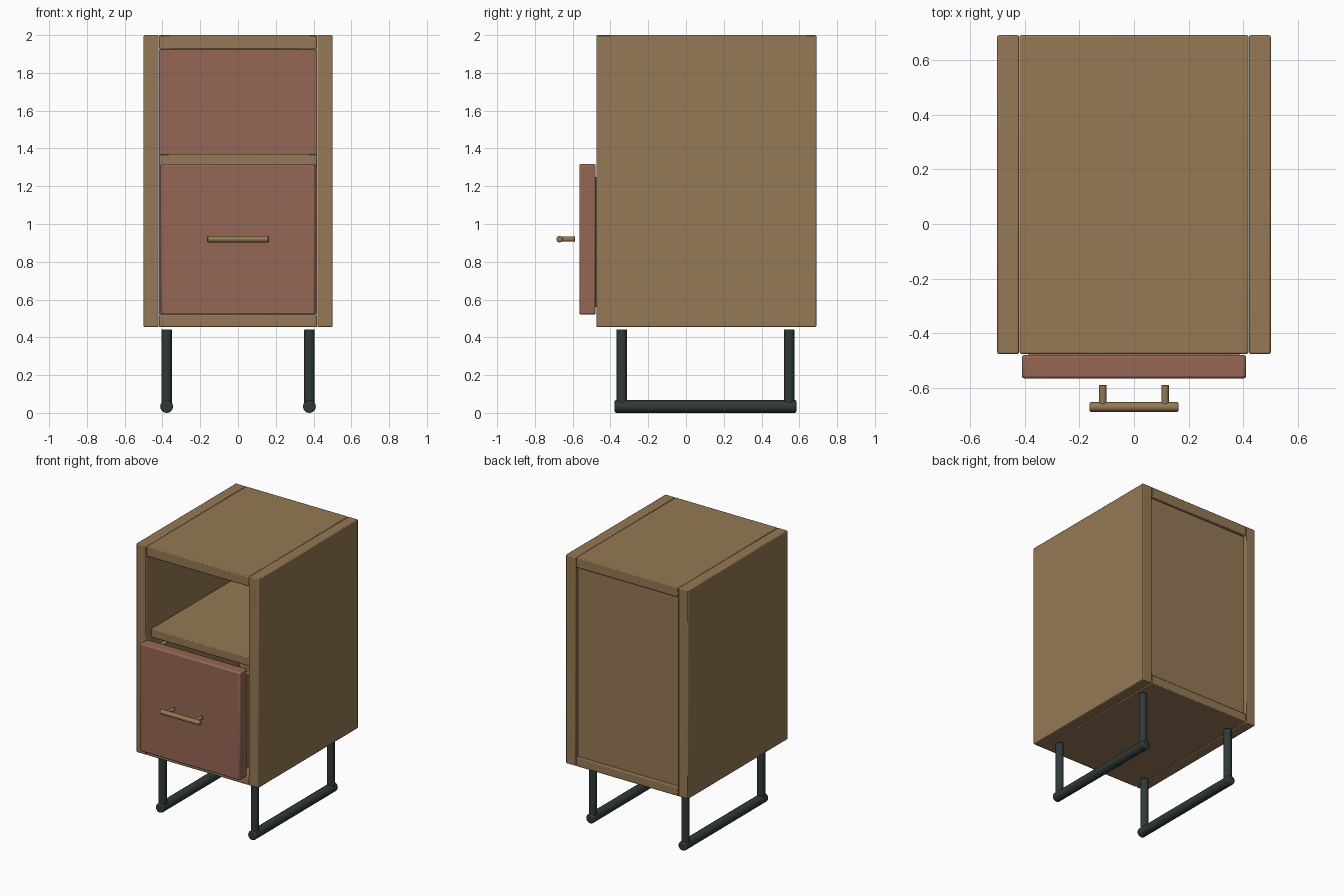
import bpy
import math
from mathutils import Vector

cube = bpy.data.objects.get("Cube")
if cube:
    bpy.data.objects.remove(cube, do_unlink=True)


def make_material(name, rgb):
    mat = bpy.data.materials.new(name)
    mat.use_nodes = True
    color = (*rgb, 1.0)
    mat.diffuse_color = color
    mat.node_tree.nodes["Principled BSDF"].inputs["Base Color"].default_value = color
    return mat


WOOD = make_material("oak_wood", (0.30, 0.19, 0.09))
RED = make_material("reddish_wood", (0.30, 0.135, 0.09))
METAL = make_material("dark_metal", (0.03, 0.042, 0.04))


def finish(obj, name, mat, bevel):
    obj.name = name
    obj.data.materials.append(mat)
    if bevel:
        mod = obj.modifiers.new("soft_edges", "BEVEL")
        mod.width = bevel
        mod.segments = 2
        mod.limit_method = "ANGLE"
        mod.angle_limit = math.radians(40)
    bpy.ops.object.shade_smooth_by_angle(angle=math.radians(35))
    return obj


def board(name, x, y, z, mat=WOOD, bevel=0.006):
    """Box between the given (low, high) pairs."""
    spans = (x, y, z)
    bpy.ops.mesh.primitive_cube_add(size=1, location=[(a + b) / 2 for a, b in spans])
    obj = bpy.context.object
    obj.scale = [b - a for a, b in spans]
    bpy.ops.object.transform_apply(location=False, rotation=False, scale=True)
    return finish(obj, name, mat, bevel)


def rod(name, start, end, radius, mat, bevel=0.005):
    """Round bar between two points."""
    a, b = Vector(start), Vector(end)
    axis = b - a
    bpy.ops.mesh.primitive_cylinder_add(
        vertices=16, radius=radius, depth=axis.length, location=(a + b) / 2,
        rotation=axis.to_track_quat("Z", "Y").to_euler())
    return finish(bpy.context.object, name, mat, bevel)


FRONT, BACK = -0.475, 0.69
INNER = 0.418

# Carcass
board("top_panel", (-INNER, INNER), (FRONT, BACK), (1.925, 2.0))
board("bottom_panel", (-INNER, INNER), (FRONT, BACK), (0.455, 0.52))
board("shelf", (-INNER, INNER), (-0.42, 0.64), (1.305, 1.37))
board("back_panel", (-INNER, INNER), (0.645, 0.668), (0.52, 1.925), bevel=0)
board("back_lining", (-INNER, INNER), (0.637, 0.645), (0.52, 1.925), RED, 0)

# Drawer
board("drawer_front", (-0.41, 0.41), (-0.565, -0.478), (0.52, 1.318), RED, 0.01)
board("drawer_base", (-0.35, 0.35), (-0.478, 0.55), (0.56, 0.59), bevel=0)
board("drawer_back", (-0.35, 0.35), (0.52, 0.55), (0.59, 1.25), bevel=0)

# Handle
rod("handle_bar", (-0.163, -0.669, 0.92), (0.163, -0.669, 0.92), 0.0175, WOOD)

# Parts on both sides
for side, s in (("left", 1), ("right", -1)):
    board(f"{side}_side_panel", sorted((s * 0.42, s * 0.5)), (FRONT, BACK), (0.455, 2.0))
    board(f"{side}_drawer_side", sorted((s * 0.35, s * 0.385)), (-0.478, 0.55), (0.56, 1.25), bevel=0)
    rod(f"{side}_handle_post", (s * 0.114, -0.66, 0.92), (s * 0.114, -0.588, 0.92),
        0.0135, WOOD, 0.003)
    rod(f"{side}_runner", (s * 0.378, -0.378, 0.034), (s * 0.378, 0.584, 0.034),
        0.034, METAL, 0.008)
    for end, y in (("front", -0.34), ("back", 0.546)):
        rod(f"{side}_{end}_leg", (s * 0.378, y, 0.034), (s * 0.378, y, 0.442), 0.028, METAL)
